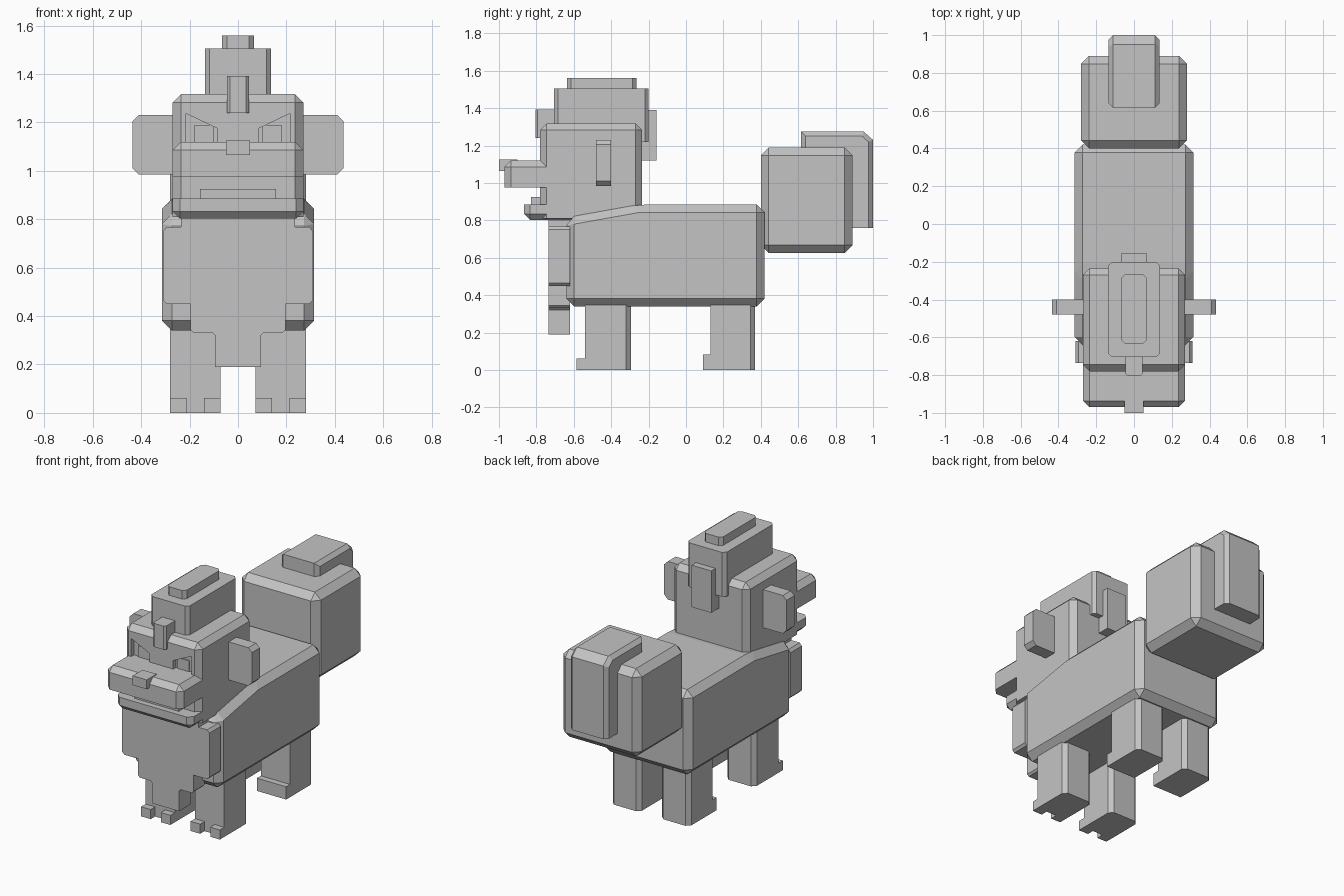
import bpy, bmesh
from mathutils import Vector

if "Cube" in bpy.data.objects:
    bpy.data.objects.remove(bpy.data.objects["Cube"])

grey = bpy.data.materials.new("plain_grey")
grey.use_nodes = True
grey.diffuse_color = (0.55, 0.55, 0.55, 1)
grey.node_tree.nodes["Principled BSDF"].inputs["Base Color"].default_value = (0.55, 0.55, 0.55, 1)


def finish(name, bm):
    bmesh.ops.recalc_face_normals(bm, faces=bm.faces)
    mesh = bpy.data.meshes.new(name)
    bm.to_mesh(mesh)
    bm.free()
    mesh.materials.append(grey)
    obj = bpy.data.objects.new(name, mesh)
    bpy.context.collection.objects.link(obj)
    return obj


def chamfer(bm, edges, width):
    bmesh.ops.bevel(bm, geom=list(edges), offset=width, offset_type='OFFSET',
                    segments=1, affect='EDGES', clamp_overlap=True)


def box(name, x, y, z, width=0, pick=lambda m: True):
    """Box from ranges; pick gets each edge midpoint in -1..1 coordinates."""
    bm = bmesh.new()
    bmesh.ops.create_cube(bm, size=2)
    edges = [e for e in bm.edges if pick((e.verts[0].co + e.verts[1].co) / 2)]
    for v in bm.verts:
        v.co = Vector([(r[0] + r[1]) / 2 + c * (r[1] - r[0]) / 2
                       for c, r in zip(v.co, (x, y, z))])
    if width:
        chamfer(bm, edges, width)
    return finish(name, bm)


def prism(name, points, axis, lo, hi, width=0, pick=lambda e: True):
    """Outline extruded along x (points are y, z) or y (points are x, z)."""
    bm = bmesh.new()
    at = (lambda p, d: (d, p[0], p[1])) if axis == 'x' else (lambda p, d: (p[0], d, p[1]))
    face = bm.faces.new([bm.verts.new(at(p, lo)) for p in points])
    new = bmesh.ops.extrude_face_region(bm, geom=[face])["geom"]
    shift = Vector(at((0, 0), hi - lo))
    bmesh.ops.translate(bm, vec=shift, verts=[g for g in new if isinstance(g, bmesh.types.BMVert)])
    bmesh.ops.recalc_face_normals(bm, faces=bm.faces)
    if width:
        chamfer(bm, [e for e in bm.edges if pick(e)], width)
    return finish(name, bm)


def sym(w):
    return (-w, w)


def span(s, a, b):
    return tuple(sorted((s * a, s * b)))


upright = lambda m: abs(m.z) < 0.1
upper = lambda m: m.z > -0.1
lower = lambda m: m.z < 0.1

# Body with a sloping shoulder
prism("body", [(-0.64, 0.34), (0.42, 0.34), (0.42, 0.885), (-0.25, 0.885), (-0.64, 0.815)],
      'x', -0.315, 0.315, 0.042)

# Head and face
head = box("head", sym(0.27), (-0.78, -0.235), (0.81, 1.318), 0.035, upper)
box("muzzle", sym(0.27), (-0.97, -0.70), (0.975, 1.12), 0.034,
    lambda m: upper(m) and m.y < 0.1)
box("jaw", sym(0.27), (-0.865, -0.45), (0.803, 0.885), 0.03,
    lambda m: lower(m) and m.y < 0.1)
box("lower_teeth", sym(0.157), (-0.828, -0.75), (0.88, 0.925))
box("nose", sym(0.05), (-1.0, -0.90), (1.065, 1.125))

# Slanted eye sockets sunk into the head, with a pupil inside each
for s, side in ((1, "left"), (-1, "right")):
    outline = [(s * 0.215, 1.10), (s * 0.215, 1.237), (s * 0.085, 1.175), (s * 0.085, 1.10)]
    cutter = prism("socket_cutter", outline, 'y', -0.82, -0.75)
    cutter.hide_render = True
    mod = head.modifiers.new("socket", 'BOOLEAN')
    mod.operation = 'DIFFERENCE'
    mod.solver = 'EXACT'
    mod.object = cutter
    bpy.context.view_layer.objects.active = head
    bpy.ops.object.modifier_apply(modifier=mod.name)
    bpy.data.objects.remove(cutter)
    box(side + "_pupil", span(s, 0.10, 0.18), (-0.758, -0.745), (1.10, 1.19))

    # Ears stick straight out, with clipped outer corners
    box(side + "_ear", span(s, 0.25, 0.435), (-0.48, -0.40), (0.985, 1.23), 0.025,
        lambda m: abs(m.y) < 0.1 and m.x * s > 0)

# Crest of hair
box("crest", sym(0.137), (-0.705, -0.20), (1.22, 1.505), 0.02, upright)
box("crest_ridge", sym(0.066), (-0.635, -0.265), (1.49, 1.56), 0.02, upright)
box("front_forelock", sym(0.045), (-0.805, -0.68), (1.24, 1.392), 0.012,
    lambda m: upright(m) and m.y < 0)
box("back_lock", sym(0.07), (-0.25, -0.157), (1.12, 1.39))

# Stepped chest fur
half = [(0.095, 0.19), (0.095, 0.32), (0.107, 0.332), (0.185, 0.332), (0.197, 0.344),
        (0.197, 0.45), (0.295, 0.45), (0.31, 0.465), (0.31, 0.75), (0.295, 0.768),
        (0.235, 0.768), (0.235, 0.81)]
prism("chest_fur", half + [(-x, z) for x, z in reversed(half)], 'y', -0.735, -0.62)

# Legs and toes
for s, side in ((1, "left"), (-1, "right")):
    wide = span(s, 0.072, 0.28)
    rear_edges = lambda m: upright(m) and m.y > 0
    box(side + "_front_leg", wide, (-0.54, -0.295), (0, 0.38), 0.025, rear_edges)
    for n, (a, b) in (("inner", (0.072, 0.14)), ("outer", (0.212, 0.28))):
        box(f"{side}_{n}_front_toe", span(s, a, b), (-0.585, -0.53), (0, 0.062))
    box(side + "_back_leg", wide, (0.13, 0.37), (0, 0.38), 0.025, rear_edges)
    box(side + "_back_toes", wide, (0.09, 0.14), (0, 0.082))

# Bushy tail with a hooked tuft over its top and back
box("tail", sym(0.28), (0.40, 0.89), (0.625, 1.19), 0.042)
prism("tail_tuft", [(0.615, 1.10), (0.615, 1.275), (0.95, 1.275), (1.0, 1.23),
                    (1.0, 0.76), (0.80, 0.76), (0.80, 1.10)],
      'x', -0.135, 0.135, 0.024,
      lambda e: abs(e.verts[0].co.x - e.verts[1].co.x) < 0.01
      and min(v.co.z for v in e.verts) > 0.7
      and (max(v.co.z for v in e.verts) > 1.2) and e.calc_length() < 0.6)
